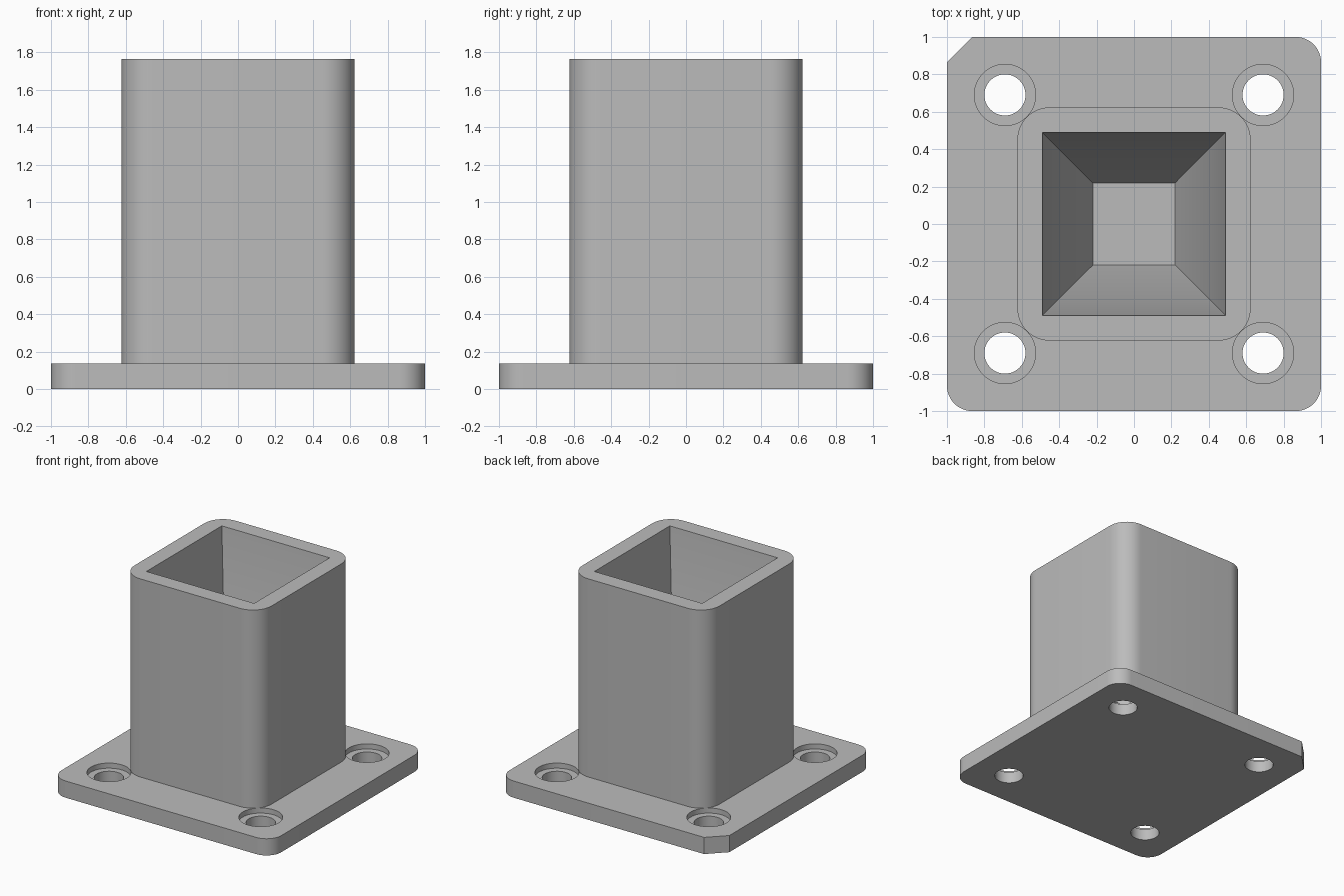
import bpy
import bmesh
import math

cube = bpy.data.objects.get("Cube")
if cube:
    bpy.data.objects.remove(cube, do_unlink=True)

# Single grey material
grey = bpy.data.materials.new("plain_grey")
grey.use_nodes = True
colour = (0.5, 0.5, 0.5, 1)
grey.diffuse_color = colour
grey.node_tree.nodes["Principled BSDF"].inputs["Base Color"].default_value = colour


def arc(cx, cy, radius, start, end, steps):
    points = []
    for i in range(steps + 1):
        a = math.radians(start + (end - start) * i / steps)
        points.append((cx + radius * math.cos(a), cy + radius * math.sin(a)))
    return points


def circle(cx, cy, radius):
    return arc(cx, cy, radius, 0, 360, 48)[:-1]


def rounded_square(half, radius, chamfered_corner=None):
    """Counter-clockwise outline; one corner may be cut straight."""
    points = []
    c = half - radius
    for i, (sx, sy) in enumerate([(1, 1), (-1, 1), (-1, -1), (1, -1)]):
        steps = 1 if i == chamfered_corner else 12
        points += arc(sx * c, sy * c, radius, i * 90, i * 90 + 90, steps)
    return points


def square(half):
    return [(half, half), (-half, half), (-half, -half), (half, -half)]


def loft(name, sections):
    """Closed solid through (outline, height) sections of equal point count."""
    bm = bmesh.new()
    rings = [[bm.verts.new((x, y, z)) for x, y in outline] for outline, z in sections]
    for low, high in zip(rings, rings[1:]):
        n = len(low)
        for i in range(n):
            j = (i + 1) % n
            bm.faces.new((low[i], low[j], high[j], high[i]))
    bm.faces.new(rings[0][::-1])
    bm.faces.new(rings[-1])
    bmesh.ops.recalc_face_normals(bm, faces=bm.faces)
    mesh = bpy.data.meshes.new(name)
    bm.to_mesh(mesh)
    bm.free()
    mesh.materials.append(grey)
    obj = bpy.data.objects.new(name, mesh)
    bpy.context.collection.objects.link(obj)
    return obj


def select_only(obj):
    bpy.ops.object.select_all(action='DESELECT')
    obj.select_set(True)
    bpy.context.view_layer.objects.active = obj


def cut(target, cutter):
    cutter.hide_render = True
    mod = target.modifiers.new("cut", 'BOOLEAN')
    mod.operation = 'DIFFERENCE'
    mod.solver = 'EXACT'
    mod.object = cutter
    select_only(target)
    bpy.ops.object.modifier_apply(modifier=mod.name)
    bpy.data.objects.remove(cutter, do_unlink=True)


PLATE_TOP = 0.137
SEAT = 0.095
HEIGHT = 1.765

# Base plate with one chamfered corner
plate_outline = rounded_square(1.0, 0.135, chamfered_corner=1)
plate = loft("base_plate", [(plate_outline, 0), (plate_outline, PLATE_TOP)])

# Counterbored screw holes
for sx in (-1, 1):
    for sy in (-1, 1):
        x, y = sx * 0.69, sy * 0.69
        hole, bore = circle(x, y, 0.11), circle(x, y, 0.164)
        cut(plate, loft("hole_cutter", [(hole, -0.1), (hole, SEAT),
                                        (bore, SEAT), (bore, 0.3)]))

# Square post with rounded corners
post_outline = rounded_square(0.623, 0.17)
post = loft("socket_post", [(post_outline, 0.11), (post_outline, HEIGHT)])

# Tapered pocket: gentle upper taper, steeper lower funnel, flat floor
overshoot = 0.1
slope = (0.49 - 0.41) / (HEIGHT - 0.8)
cut(post, loft("pocket_cutter", [(square(0.22), 0.25), (square(0.41), 0.8),
                                 (square(0.49 + slope * overshoot), HEIGHT + overshoot)]))

for part in (plate, post):
    select_only(part)
    bpy.ops.object.shade_smooth_by_angle(angle=math.radians(30))
